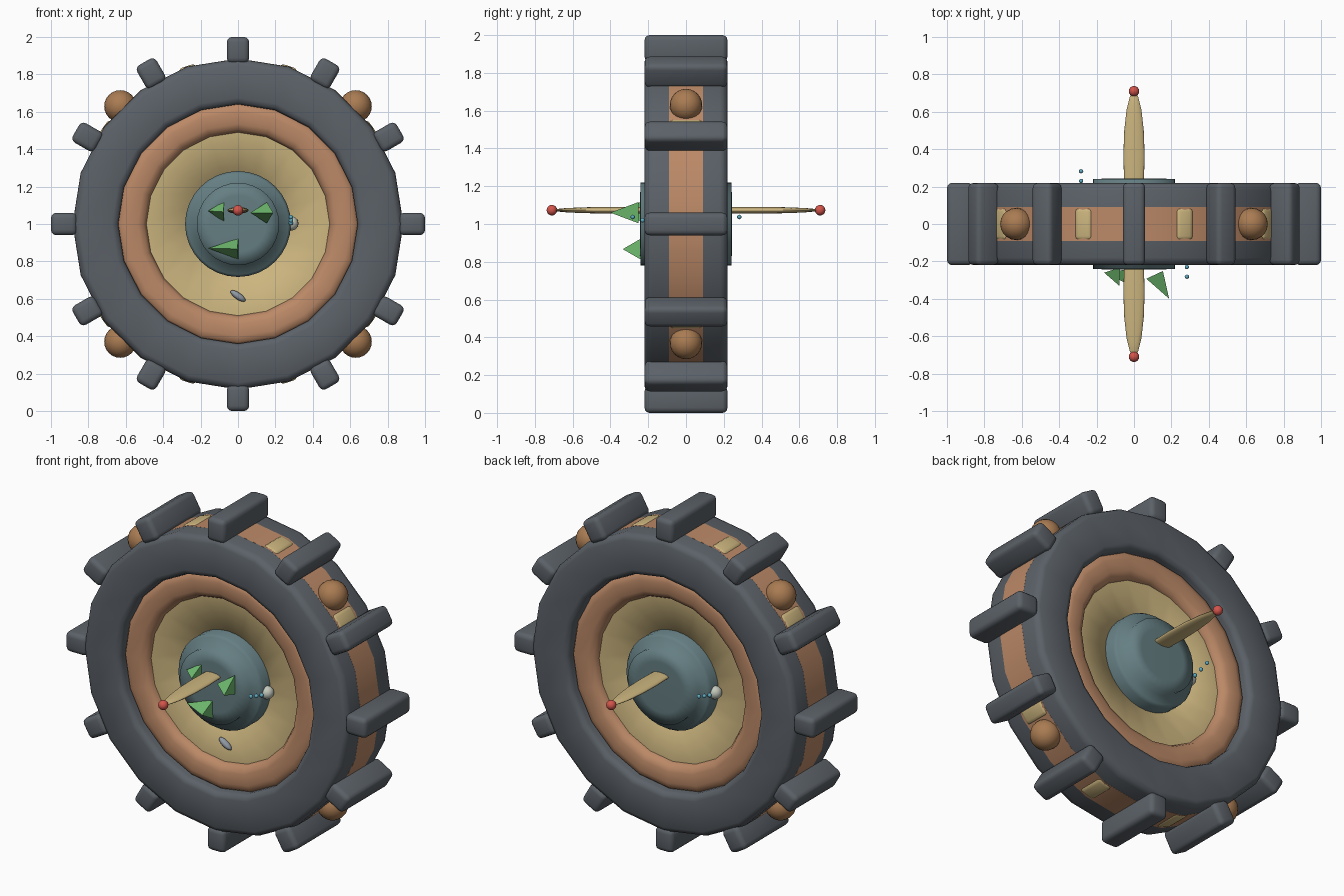
import bpy, bmesh, math
from mathutils import Matrix, Vector

if "Cube" in bpy.data.objects:
    bpy.data.objects.remove(bpy.data.objects["Cube"])

CENTRE = Vector((0, 0, 1.0))


def mat(name, r, g, b):
    m = bpy.data.materials.new(name)
    m.diffuse_color = (r, g, b, 1)
    m.use_nodes = True
    m.node_tree.nodes["Principled BSDF"].inputs["Base Color"].default_value = m.diffuse_color
    return m


RUBBER = mat("rubber", .105, .12, .138)
COPPER = mat("copper", .50, .25, .135)
BROWN = mat("brown", .40, .20, .085)
TAN = mat("tan", .60, .46, .21)
TEAL = mat("teal", .13, .21, .225)
GREEN = mat("green", .16, .50, .16)
RED = mat("red", .65, .09, .07)
BLUE = mat("blue", .12, .42, .55)
PALE = mat("pale", .55, .58, .50)
GREY = mat("grey", .28, .32, .37)


def finish(bm, name, m, smooth=60):
    bmesh.ops.recalc_face_normals(bm, faces=bm.faces)
    me = bpy.data.meshes.new(name)
    bm.to_mesh(me)
    bm.free()
    me.materials.append(m)
    ob = bpy.data.objects.new(name, me)
    bpy.context.collection.objects.link(ob)
    if smooth:
        bpy.ops.object.select_all(action='DESELECT')
        ob.select_set(True)
        bpy.context.view_layer.objects.active = ob
        bpy.ops.object.shade_smooth_by_angle(angle=math.radians(smooth))
    return ob


def lathe(name, profile, m, sides=20, closed=True, smooth=60):
    """Spin an (r, y) profile around the wheel axle."""
    bm = bmesh.new()
    rings = []
    for i in range(sides):
        a = math.tau * i / sides
        rings.append([bm.verts.new(CENTRE + Vector((r * math.sin(a), y, r * math.cos(a))))
                      for r, y in profile])
    n = len(profile)
    for i in range(sides):
        p, q = rings[i], rings[(i + 1) % sides]
        for j in range(n if closed else n - 1):
            k = (j + 1) % n
            bm.faces.new((p[j], p[k], q[k], q[j]))
    if not closed:
        bm.faces.new([r[0] for r in rings])
        bm.faces.new([r[-1] for r in rings])
    return finish(bm, name, m, smooth)


def mirrored(half):
    """Complete a profile half given on the +y side."""
    return [(r, -y) for r, y in half] + half[::-1]


def ellipsoid(name, loc, size, m, tilt=0, seg=16):
    bm = bmesh.new()
    bmesh.ops.create_uvsphere(bm, u_segments=seg, v_segments=seg // 2 + 2, radius=1)
    bm.transform(Matrix.Translation(loc) @ Matrix.Rotation(tilt, 4, 'Y')
                 @ Matrix.Diagonal((*size, 1)))
    return finish(bm, name, m)


def block(name, angle, radius, size, bevel, m):
    """Rounded block on the tread, turned to the given angle."""
    bm = bmesh.new()
    bmesh.ops.create_cube(bm, size=1)
    bm.transform(Matrix.Diagonal((*size, 1)))
    bmesh.ops.bevel(bm, geom=bm.edges[:], offset=bevel, segments=3, profile=.5, affect='EDGES')
    bm.transform(Matrix.Translation(CENTRE) @ Matrix.Rotation(angle, 4, 'Y')
                 @ Matrix.Translation((0, 0, radius)))
    return finish(bm, name, m)


def spike(name, base, tip, radius):
    """Three-sided spike, one base corner facing forward."""
    base, tip = Vector(base), Vector(tip)
    axis = (tip - base).normalized()
    up = Vector((0, 0, 1))
    fwd = axis.cross(up).normalized()
    if fwd.y > 0:
        fwd = -fwd
    bm = bmesh.new()
    vs = [bm.verts.new(base + radius * (fwd * math.cos(a) + up * math.sin(a)))
          for a in (0, math.tau / 3, 2 * math.tau / 3)]
    t = bm.verts.new(tip)
    bm.faces.new(vs)
    for i in range(3):
        bm.faces.new((vs[i], vs[(i + 1) % 3], t))
    return finish(bm, name, GREEN, 80)


# Wheel body: square-shouldered tyre, rim and flat dish, all softly shaded
lathe("tire", mirrored([(.884, .18), (.874, .207), (.85, .219),
                        (.675, .219), (.65, .21), (.64, .185)]), RUBBER)
lathe("tread_band", [(.70, -.09), (.8845, -.09), (.8845, .09), (.70, .09)], COPPER)
lathe("rim", mirrored([(.645, .15), (.63, .168), (.60, .175),
                       (.535, .172), (.505, .158), (.49, .13)]), COPPER)
lathe("dish", mirrored([(.55, .125), (.49, .125), (.28, .095), (.26, .06)]), TAN, smooth=100)

# Hub body with a raised cap on both sides
hub = mirrored([(.15, .243), (.22, .24), (.22, .19), (.27, .18), (.283, .16)])
lathe("hub", hub, TEAL, 32, closed=False, smooth=100)

# Tread lugs, small pads and knobs around the tyre
for i in range(12):
    block("lug", math.tau * i / 12, .93, (.12, .44, .14), .028, RUBBER)
for i in range(10):
    block("tread_pad", math.radians(18 + 36 * i), .842, (.10, .18, .09), .025, TAN)
for i in range(4):
    a = math.radians(45 + 90 * i)
    ellipsoid("knob", CENTRE + Vector((math.sin(a), 0, math.cos(a))) * .89,
              (.086,) * 3, BROWN, seg=20)

# Axle blades, tip balls and bead strings on both sides
for s in (-1, 1):
    ellipsoid("axle_blade", (0, s * .36, 1.073), (.057, .35, .018), TAN)
    ellipsoid("blade_tip", (0, s * .71, 1.073), (.028,) * 3, RED)
    ellipsoid("side_lamp", (-s * .285, s * .13, 1.003), (.038,) * 3, PALE)
    for y, z in ((.18, 1.005), (.23, 1.02), (.282, 1.037)):
        ellipsoid("bead", (-s * .283, s * y, z), (.012,) * 3, BLUE, seg=8)

# Front-only details
spike("left_spike", (-.075, -.265, 1.065), (-.16, -.26, 1.07), .065)
spike("right_spike", (.125, -.265, 1.06), (.188, -.40, 1.06), .065)
spike("lower_spike", (0, -.27, .867), (-.16, -.26, .87), .065)
ellipsoid("valve", (0, -.12, .615), (.048, .02, .018), GREY, math.radians(35), 12)
